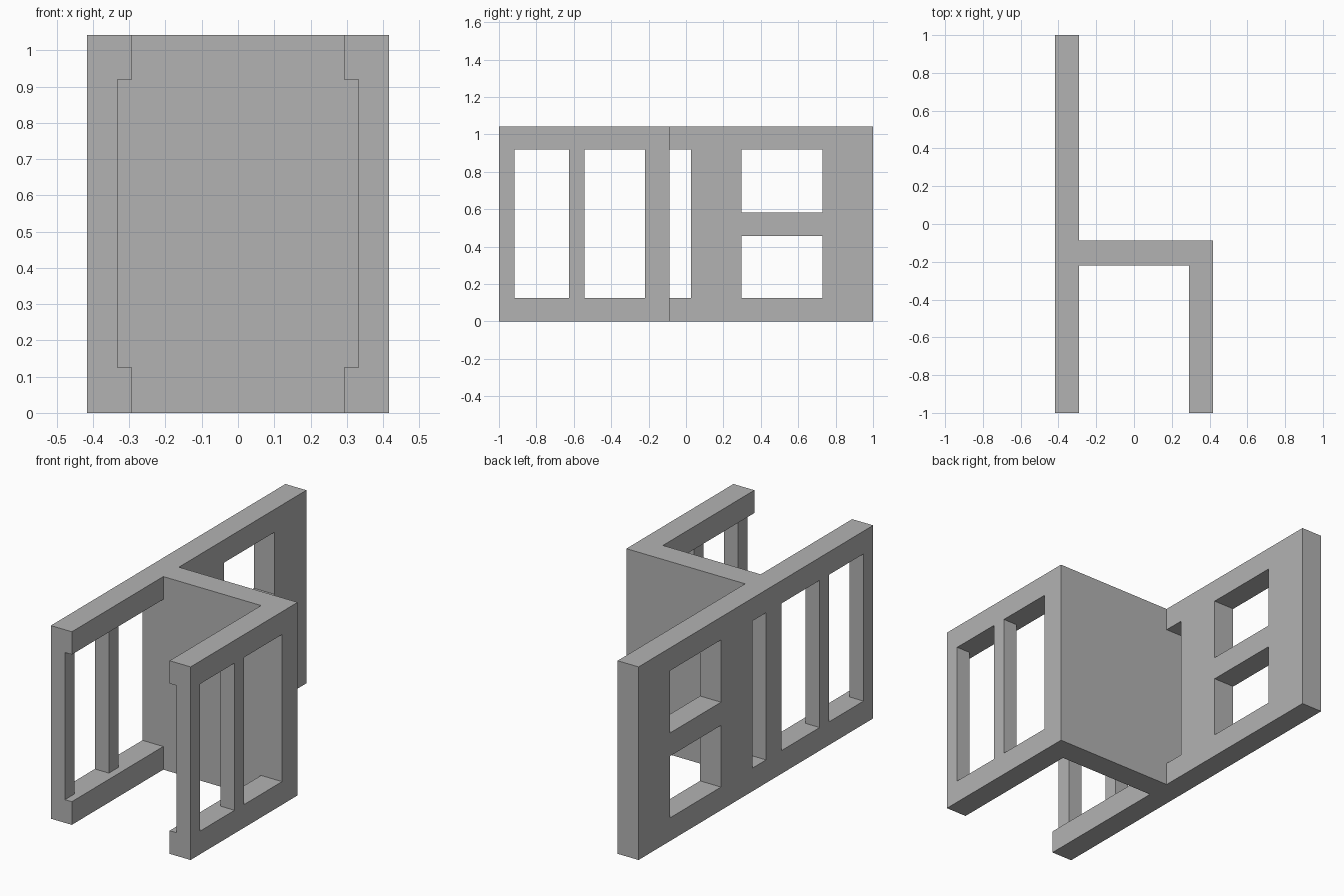
import bpy, bmesh

if "Cube" in bpy.data.objects:
    bpy.data.objects.remove(bpy.data.objects["Cube"])

HEIGHT = 1.042
SILL, HEAD = 0.125, 0.919        # bottom and top of the openings
OUT, INN, POST = 0.417, 0.292, 0.333   # wall outside, wall inside, post inside
FRONT, BACK = -0.22, -0.087      # faces of the cross wall

grey = bpy.data.materials.new("plain grey")
grey.diffuse_color = (0.45, 0.45, 0.45, 1)
grey.use_nodes = True
grey.node_tree.nodes["Principled BSDF"].inputs["Base Color"].default_value = grey.diffuse_color


def prism(name, plan, z0, z1):
    """Extrude a plan outline upward from z0 to z1."""
    bm = bmesh.new()
    face = bm.faces.new([bm.verts.new((x, y, z0)) for x, y in plan])
    top = bmesh.ops.extrude_face_region(bm, geom=[face])["geom"]
    for v in top:
        if isinstance(v, bmesh.types.BMVert):
            v.co.z = z1
    bmesh.ops.recalc_face_normals(bm, faces=bm.faces)
    mesh = bpy.data.meshes.new(name)
    bm.to_mesh(mesh)
    bm.free()
    mesh.materials.append(grey)
    obj = bpy.data.objects.new(name, mesh)
    bpy.context.collection.objects.link(obj)
    return obj


def cut(target, cutter):
    cutter.hide_render = True
    cutter.display_type = 'WIRE'
    mod = target.modifiers.new(cutter.name, 'BOOLEAN')
    mod.operation = 'DIFFERENCE'
    mod.solver = 'EXACT'
    mod.object = cutter


def rect(x0, x1, y0, y1):
    return [(x0, y0), (x1, y0), (x1, y1), (x0, y1)]


# Walls: long left wall, cross wall and short right wall in one plan
walls = prism("walls", [
    (-OUT, -1), (-INN, -1), (-INN, FRONT), (INN, FRONT), (INN, -1), (OUT, -1),
    (OUT, BACK), (-INN, BACK), (-INN, 1), (-OUT, 1)], 0, HEIGHT)

# Front bay: openings on both sides, leaving posts thinner than the rails
side = [(POST, -1.1), (POST, -0.918), (0.6, -0.918), (0.6, -0.625),
        (POST, -0.625), (POST, -0.544), (0.6, -0.544), (0.6, FRONT)]
bay = side + [(-x, y) for x, y in reversed(side)]
cut(walls, prism("front_bay_cutter", bay, SILL, HEAD))

# Narrow slot just behind the cross wall
cut(walls, prism("slot_cutter", rect(-0.6, -0.2, BACK, 0.028), SILL, HEAD))

# Two stacked windows in the rear of the long wall
for name, z0, z1 in (("lower", SILL, 0.458), ("upper", 0.583, HEAD)):
    cut(walls, prism(name + "_window_cutter",
                     rect(-0.6, -0.2, 0.297, 0.73), z0, z1))
